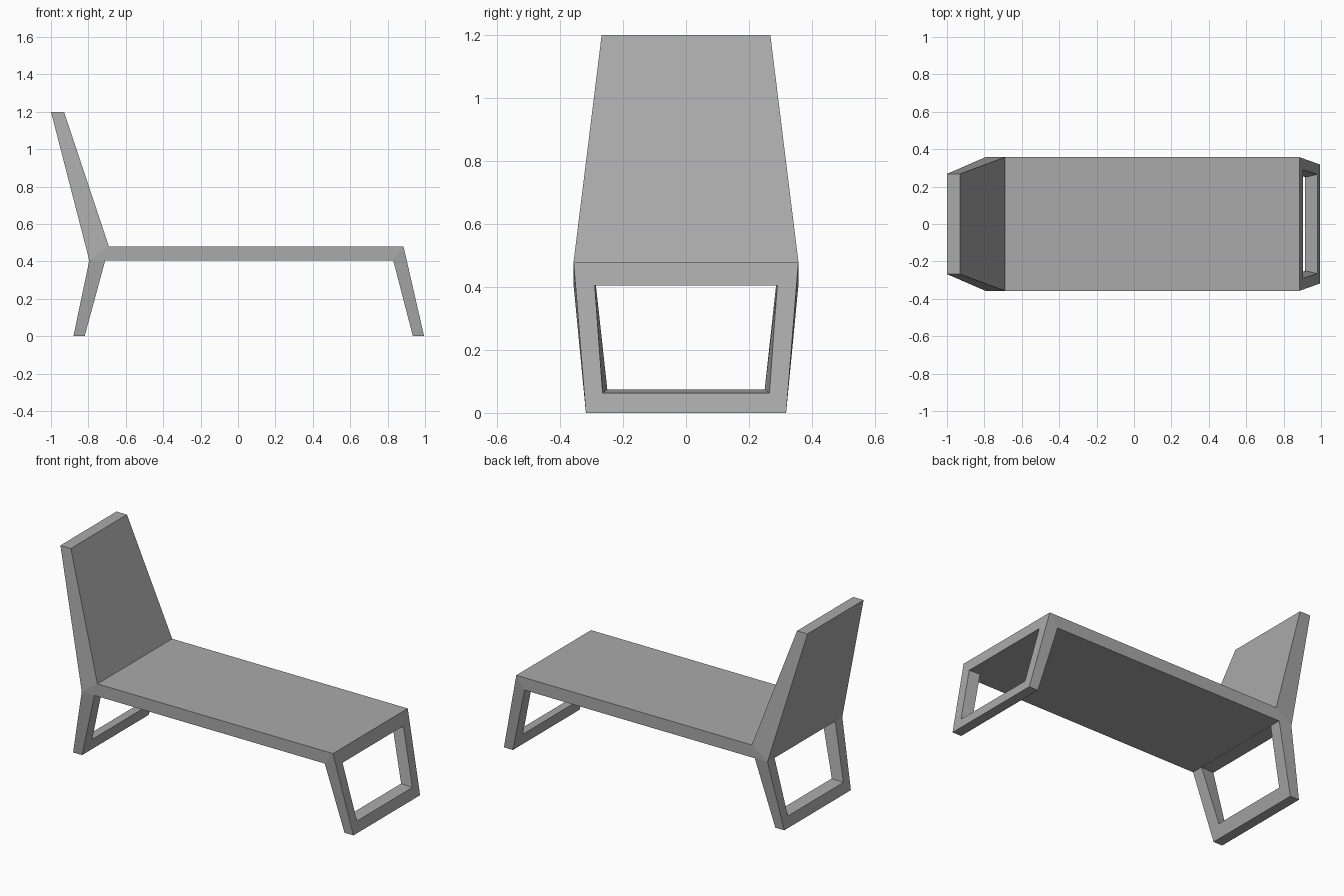
import bpy
import bmesh

cube = bpy.data.objects.get("Cube")
if cube:
    bpy.data.objects.remove(cube, do_unlink=True)

GREY = (0.4, 0.4, 0.4, 1)
grey = bpy.data.materials.new("plain grey")
grey.use_nodes = True
grey.diffuse_color = GREY
grey.node_tree.nodes["Principled BSDF"].inputs["Base Color"].default_value = GREY

WIDE, HEAD, FOOT = 0.357, 0.268, 0.318   # half widths
SEAT_TOP, SEAT_LOW = 0.48, 0.405


def loft(name, rings, closed=False):
    """Skin a series of equal point rings, capping the ends or joining them."""
    bm = bmesh.new()
    loops = [[bm.verts.new(p) for p in ring] for ring in rings]
    pairs = list(zip(loops, loops[1:]))
    if closed:
        pairs.append((loops[-1], loops[0]))
    else:
        bm.faces.new(loops[0])
        bm.faces.new(loops[-1])
    n = len(loops[0])
    for a, b in pairs:
        for i in range(n):
            j = (i + 1) % n
            bm.faces.new((a[i], a[j], b[j], b[i]))
    bmesh.ops.recalc_face_normals(bm, faces=bm.faces)
    mesh = bpy.data.meshes.new(name)
    bm.to_mesh(mesh)
    bm.free()
    mesh.materials.append(grey)
    obj = bpy.data.objects.new(name, mesh)
    bpy.context.collection.objects.link(obj)


def slab(name, profile):
    """Symmetric solid from side profile points (x, z, half width)."""
    loft(name, [[(x, s * w, z) for x, z, w in profile] for s in (-1, 1)])


def trapezoid(top, bottom):
    """Four-cornered ring from upper and lower (x, z, half width)."""
    (xt, zt, wt), (xb, zb, wb) = top, bottom
    return [(xt, -wt, zt), (xt, wt, zt), (xb, wb, zb), (xb, -wb, zb)]


def leg_frame(name, outer_top, outer_foot, inner_top, inner_foot):
    """Splayed open frame; corners are (x, z) on its outer and inner faces."""
    def at(top, foot, z):
        return foot[0] + (top[0] - foot[0]) * (z - foot[1]) / (top[1] - foot[1])

    hole_top = SEAT_LOW - 0.001
    rings = []
    for top, foot, sill, w_top, w_sill in (
            (outer_top, outer_foot, 0.063, 0.29, 0.265),
            (inner_top, inner_foot, 0.075, 0.286, 0.25)):
        rim = trapezoid((*top, WIDE), (*foot, FOOT))
        hole = trapezoid((at(top, foot, hole_top), hole_top, w_top),
                         (at(top, foot, sill), sill, w_sill))
        rings.append((rim, hole))
    (rim_a, hole_a), (rim_b, hole_b) = rings
    loft(name, [rim_a, hole_a, hole_b, rim_b], closed=True)


# Long flat seat, mitred at both ends
slab("seat", [(-0.795, SEAT_LOW, WIDE), (-0.69, SEAT_TOP, WIDE),
              (0.885, SEAT_TOP, WIDE), (0.83, SEAT_LOW, WIDE)])

# Leaning backrest, narrowing upward
slab("backrest", [(-0.795, SEAT_LOW, WIDE), (-0.69, SEAT_TOP, WIDE),
                  (-0.93, 1.2, HEAD), (-1.0, 1.2, HEAD)])

# Leg frames at the foot and head ends
leg_frame("foot_end_leg", (0.885, SEAT_TOP), (0.995, 0),
          (0.83, SEAT_LOW), (0.935, 0))
leg_frame("head_end_leg", (-0.795, SEAT_LOW), (-0.88, 0),
          (-0.71, SEAT_LOW), (-0.82, 0))
